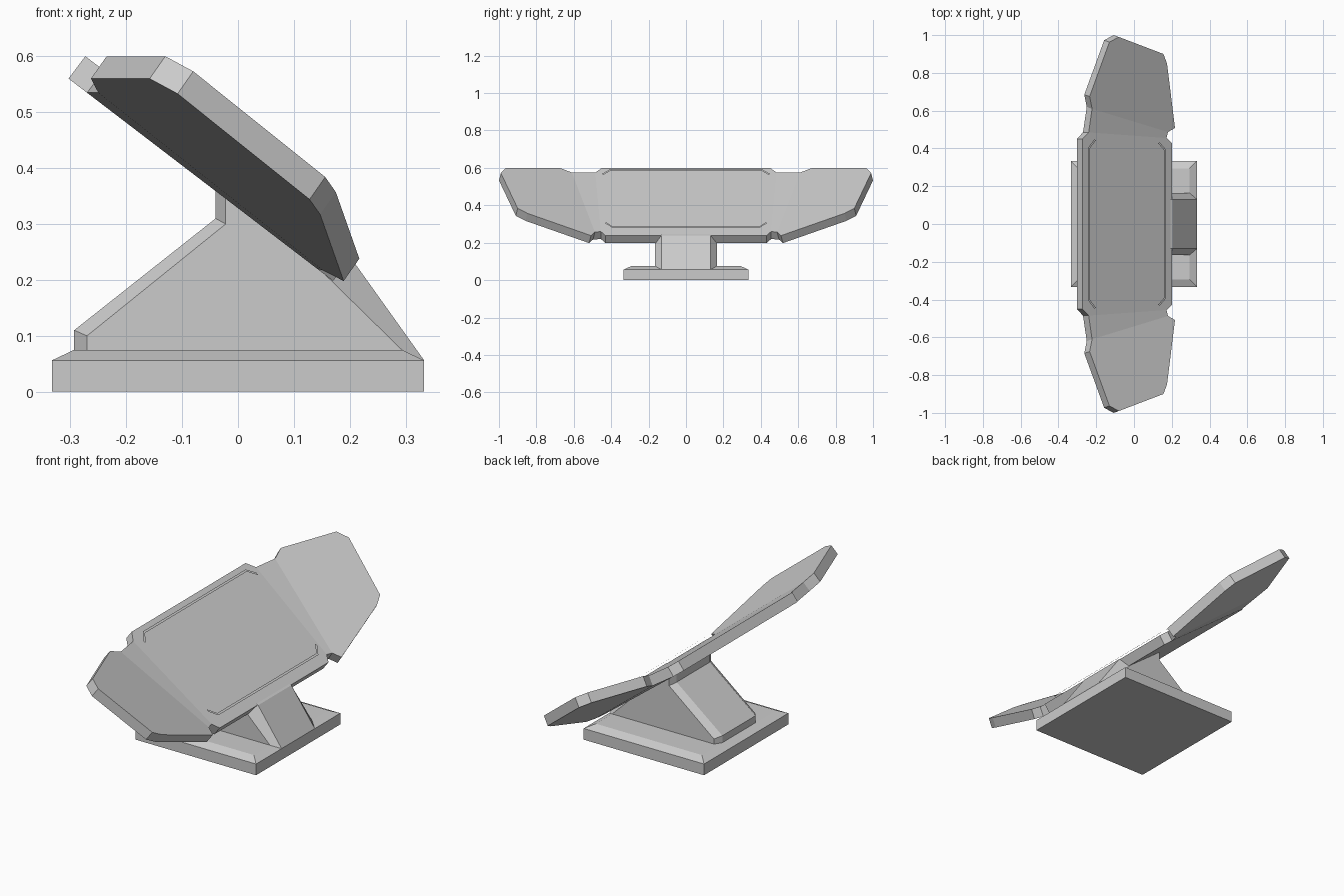
import bpy, bmesh

if "Cube" in bpy.data.objects:
    bpy.data.objects.remove(bpy.data.objects["Cube"])


def finish(name, bm):
    bmesh.ops.recalc_face_normals(bm, faces=bm.faces)
    mesh = bpy.data.meshes.new(name)
    bm.to_mesh(mesh)
    bm.free()
    obj = bpy.data.objects.new(name, mesh)
    bpy.context.collection.objects.link(obj)
    return obj


def loft(name, rings):
    """Skin closed rings of equal length and cap both ends."""
    bm = bmesh.new()
    rows = [[bm.verts.new(p) for p in ring] for ring in rings]
    n = len(rows[0])
    for a, b in zip(rows, rows[1:]):
        for i in range(n):
            j = (i + 1) % n
            bm.faces.new((a[i], a[j], b[j], b[i]))
    bm.faces.new(rows[0])
    bm.faces.new(rows[-1])
    return finish(name, bm)


def slope(x):
    """Height of the sloping central face."""
    return 0.6 - 0.765 * (x + 0.273)


# Base: square slab with a shallow chamfered top
def square(r, z):
    return [(-r, -r, z), (r, -r, z), (r, r, z), (-r, r, z)]


loft("base", [square(0.333, 0), square(0.333, 0.056), square(0.293, 0.075)])

# Pedestal: side profile with chamfered flanks
core = [(-0.293, 0.06), (-0.293, 0.11), (-0.04, 0.31), (-0.04, 0.37),
        (0.203, 0.238), (0.333, 0.056)]
flank = [(-0.27, 0.06), (-0.27, 0.1), (-0.022, 0.3), (-0.022, 0.36),
         (0.15, 0.215), (0.293, 0.075)]
loft("pedestal", [[(x, y, z) for x, z in prof] for prof, y in
                  ((flank, -0.165), (core, -0.131), (core, 0.131), (flank, 0.165))])

# Panel: half outline with centre, hinge strip and raised wing, then mirrored
outline = [
    (-0.273, 0, 0.6), (-0.273, 0.45, 0.6), (-0.24, 0.485, slope(-0.24)),
    (-0.222, 0.61, 0.575), (-0.235, 0.675, 0.6), (-0.13, 0.963, 0.6),
    (-0.08, 0.99, 0.573), (0.156, 0.9, 0.384), (0.175, 0.848, 0.357),
    (0.217, 0.508, 0.238), (0.18, 0.487, 0.257), (0.172, 0.455, slope(0.172)),
    (0.2, 0.43, slope(0.2)), (0.2, 0, slope(0.2))]
bm = bmesh.new()
top = [bm.verts.new(p) for p in outline]
low = []
for x, y, z in outline:
    wing = y > 0.486
    low.append(bm.verts.new((x - (0.028 if wing else 0.03),
                             y + (0.01 if wing else 0), z - 0.04)))
sections = [(0, 1, 2, 11, 12, 13), (2, 3, 10, 11), tuple(range(3, 11))]
for layer in (top, low):
    for sec in sections:
        bm.faces.new([layer[i] for i in sec])
for i in range(len(top) - 1):
    bm.faces.new((top[i], top[i + 1], low[i + 1], low[i]))
bmesh.ops.mirror(bm, geom=bm.verts[:] + bm.edges[:] + bm.faces[:],
                 axis='Y', merge_dist=0.0005)
finish("panel", bm)

# Thin bracket-shaped trim floating just above the panel
for name, x, d, y0, y1 in (("upper_trim", -0.242, 1, 0.405, 0.448),
                           ("lower_trim", 0.168, -1, 0.395, 0.432)):
    outer = [(x + d * 0.032, -y1), (x, -y0), (x, y0), (x + d * 0.032, y1)]
    bm = bmesh.new()
    rows = []
    for px, py in outer:
        shift = 0.004 if py > 0 else -0.004
        rows.append([bm.verts.new((qx, qy, slope(qx) + 0.017)) for qx, qy in
                     ((px, py), (px + d * 0.009, py - shift))])
    for a, b in zip(rows, rows[1:]):
        bm.faces.new((a[0], b[0], b[1], a[1]))
    finish(name, bm)
